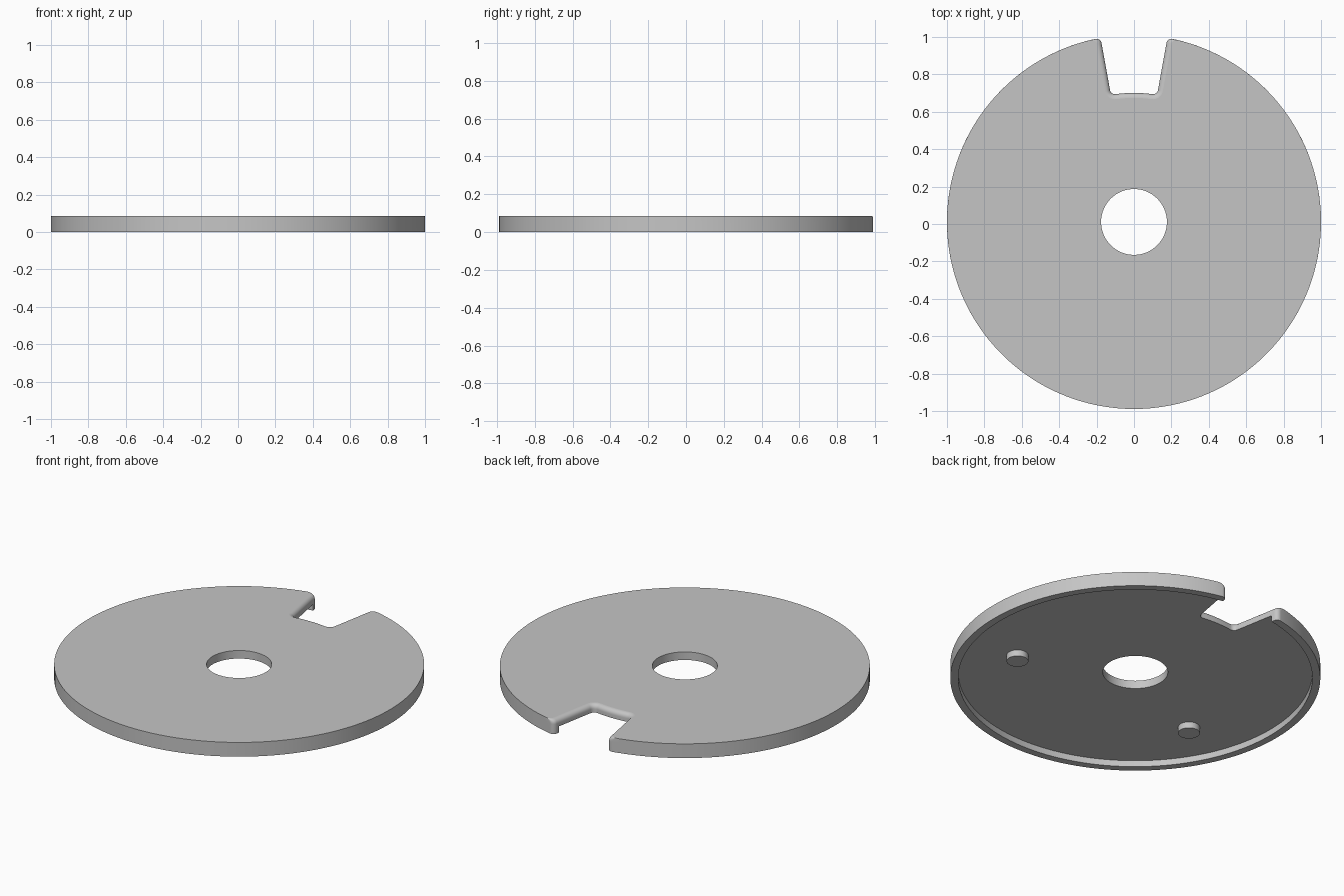
import bpy, bmesh, math
from mathutils import Vector

if "Cube" in bpy.data.objects:
    bpy.data.objects.remove(bpy.data.objects["Cube"], do_unlink=True)

HEIGHT, FLOOR = 0.085, 0.037       # overall height, underside recess depth
RIM, BORE = 0.957, 0.176           # recess and centre hole radii
NOTCH_R, NOTCH_A = 0.69, math.radians(10.3)
ROUND, EDGE = 0.027, 0.027         # corner rounding, top edge fillet
CY = 0.011                         # disc centre in y

grey = bpy.data.materials.new("light_grey")
grey.use_nodes = True
colour = (0.56, 0.56, 0.56, 1)
grey.diffuse_color = colour
grey.node_tree.nodes["Principled BSDF"].inputs["Base Color"].default_value = colour


def arc(centre, radius, start, end, steps):
    """Points along the shorter arc between two directions."""
    a0 = math.atan2(start.y, start.x)
    sweep = math.atan2(end.y, end.x) - a0
    sweep = (sweep + math.pi) % math.tau - math.pi
    angles = [a0 + sweep * i / steps for i in range(steps + 1)]
    return [centre + Vector((math.cos(a), math.sin(a))) * radius for a in angles]


def outline(grow):
    """Closed disc outline whose radial notch is widened by grow."""
    origin = Vector((0, 0))
    n = Vector((math.cos(NOTCH_A), -math.sin(NOTCH_A)))
    u = Vector((math.sin(NOTCH_A), math.cos(NOTCH_A)))
    inner_r, fillet = NOTCH_R - grow, ROUND + grow
    off = grow - fillet
    inner = n * off + u * math.sqrt((inner_r + fillet) ** 2 - off ** 2)
    off = grow + ROUND
    tip = n * off + u * math.sqrt((1 - ROUND) ** 2 - off ** 2)
    half = arc(origin, inner_r, Vector((0, 1)), inner, 4)[:-1]
    half += arc(inner, fillet, -inner, n, 8)
    half += arc(tip, ROUND, -n, tip, 8)
    half += arc(origin, 1, tip, Vector((0, -1)), 72)[1:]
    return half + [Vector((-p.x, p.y)) for p in reversed(half[1:-1])]


def cylinder(name, x, y, radius, z0, z1, sides):
    bpy.ops.mesh.primitive_cylinder_add(vertices=sides, radius=radius, depth=z1 - z0,
                                        location=(x, y, (z0 + z1) / 2))
    obj = bpy.context.object
    obj.name = name
    obj.data.materials.append(grey)
    return obj


def smooth(obj):
    """Smooth curved walls, keep horizontal faces flat."""
    bpy.ops.object.select_all(action='DESELECT')
    obj.select_set(True)
    bpy.context.view_layer.objects.active = obj
    bpy.ops.object.shade_smooth_by_angle(angle=math.radians(35))
    for f in obj.data.polygons:
        if abs(f.normal.z) > 0.999:
            f.use_smooth = False


# Notched disc: stacked outlines, with a quarter-round along the notch top
levels = [(0, 0)]
for i in range(7):
    a = math.pi / 2 * i / 6
    levels.append((HEIGHT - EDGE + EDGE * math.sin(a), EDGE * (1 - math.cos(a))))
bm = bmesh.new()
rings = [[bm.verts.new((p.x, p.y + CY, z)) for p in outline(g)] for z, g in levels]
for low, high in zip(rings, rings[1:]):
    for i in range(len(low)):
        j = (i + 1) % len(low)
        bm.faces.new((low[i], low[j], high[j], high[i]))
bm.faces.new(rings[0])
bm.faces.new(rings[-1])
bmesh.ops.recalc_face_normals(bm, faces=bm.faces[:])
mesh = bpy.data.meshes.new("notched_disc")
bm.to_mesh(mesh)
bm.free()
mesh.materials.append(grey)
disc = bpy.data.objects.new("notched_disc", mesh)
bpy.context.collection.objects.link(disc)

# Centre hole and shallow underside recess
for cutter in (cylinder("hole_cutter", 0, CY, BORE, -0.1, 0.2, 64),
               cylinder("recess_cutter", 0, CY, RIM, -0.1, FLOOR, 144)):
    cutter.hide_render = True
    cut = disc.modifiers.new(cutter.name, 'BOOLEAN')
    cut.operation = 'DIFFERENCE'
    cut.solver = 'EXACT'
    cut.object = cutter
    bpy.context.view_layer.objects.active = disc
    bpy.ops.object.modifier_apply(modifier=cut.name)
    bpy.data.objects.remove(cutter, do_unlink=True)
smooth(disc)

# Two locating pins under the disc
for side, x in (("left", 0.605), ("right", -0.605)):
    smooth(cylinder(side + "_pin", x, CY - 0.27, 0.059, 0, FLOOR + 0.005, 32))
